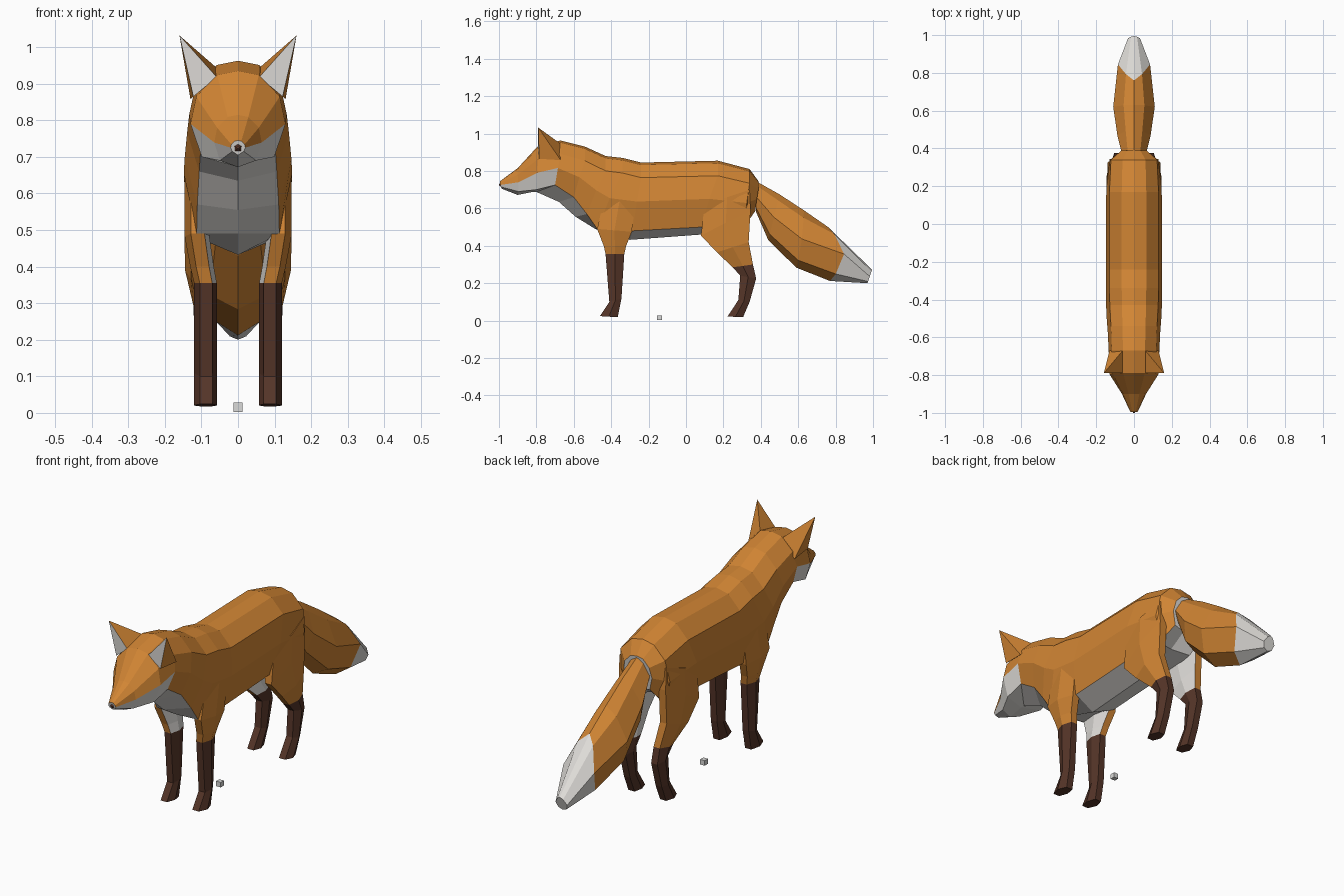
import bpy
import math

if "Cube" in bpy.data.objects:
    bpy.data.objects.remove(bpy.data.objects["Cube"])


def material(name, rgb):
    m = bpy.data.materials.new(name)
    m.diffuse_color = (*rgb, 1)
    m.use_nodes = True
    m.node_tree.nodes["Principled BSDF"].inputs["Base Color"].default_value = m.diffuse_color
    return m


ORANGE, WHITE, BROWN = range(3)
FUR = [material("orange fur", (0.64, 0.235, 0.034)),
       material("white fur", (0.74, 0.72, 0.69)),
       material("dark brown fur", (0.09, 0.035, 0.021))]
NOSE = material("nose brown", (0.14, 0.05, 0.03))
GREY = material("grey", (0.70, 0.70, 0.69))


def make(name, verts, faces, mats):
    """Flat shaded mesh with one fur colour per face and outward normals."""
    me = bpy.data.meshes.new(name)
    me.from_pydata(verts, [], faces)
    for m in FUR:
        me.materials.append(m)
    for p, i in zip(me.polygons, mats):
        p.material_index = i
    ob = bpy.data.objects.new(name, me)
    bpy.context.collection.objects.link(ob)
    bpy.context.view_layer.objects.active = ob
    ob.select_set(True)
    bpy.ops.object.mode_set(mode='EDIT')
    bpy.ops.mesh.select_all(action='SELECT')
    bpy.ops.mesh.normals_make_consistent(inside=False)
    bpy.ops.object.mode_set(mode='OBJECT')
    ob.select_set(False)


def loft(name, rings, colour):
    """Skin closed rings; colour(ring, side) gives the material of each quad."""
    n = len(rings[0])
    verts = [v for r in rings for v in r]
    faces, mats = [], []
    for i in range(len(rings) - 1):
        for k in range(n):
            a, b = i * n + k, i * n + (k + 1) % n
            faces.append((a, b, b + n, a + n))
            mats.append(colour(i, k))
    last = len(rings) - 1
    faces += [tuple(range(n)), tuple(last * n + k for k in range(n))]
    mats += [colour(0, n // 2), colour(last - 1, n // 2)]
    make(name, verts, faces, mats)


def mirror_ring(half):
    return half + [(-x, y, z) for x, y, z in half[-2:0:-1]]


def mix(a, b, t):
    return a + (b - a) * t


# Body from snout to rump: half width, then (y, z) of back, lower edge, underside
HEAD_RINGS = 3
body = [(.018, -.995, .745, -.99, .715, -.985, .705),
        (.057, -.90, .815, -.895, .69, -.90, .672),
        (.114, -.79, .935, -.80, .70, -.82, .688),
        (.117, -.67, .963, -.70, .725, -.80, .688),
        (.122, -.54, .93, -.60, .66, -.68, .635),
        (.128, -.43, .88, -.53, .57, -.59, .555),
        (.130, -.34, .87, -.475, .49, -.485, .49),
        (.130, -.24, .845, -.285, .48, -.30, .432),
        (.130, .17, .855, .08, .50, .08, .46),
        (.122, .34, .81, .31, .50, .27, .52),
        (.068, .388, .745, .37, .585, .36, .575)]


def body_ring(w, ty, tz, ly, lz, by, bz):
    shoulder = tz - .62 * w
    return mirror_ring([(0, ty, tz), (w * .5, ty, tz - .1 * w), (w, ty, shoulder),
                        (w * 1.14, mix(ty, ly, .5), mix(shoulder, lz, .45)),
                        (w * .87, ly, lz), (0, by, bz)])


def body_colour(i, k):
    band = min(k, 9 - k)
    return WHITE if band == 4 or (band == 3 and i < HEAD_RINGS) else ORANGE


loft("body", [body_ring(*row) for row in body], body_colour)

# Tail: (y, z) of top and bottom, half width, backward bulge of the sides
tail = [(.375, .745, .375, .58, .065, 0), (.50, .675, .44, .43, .088, 0),
        (.63, .59, .59, .283, .11, .01), (.76, .50, .77, .212, .085, .08),
        (.995, .272, .97, .20, .032, 0)]


def tail_ring(ty, tz, by, bz, w, bulge):
    return mirror_ring([(s * w, mix(ty, by, t) + bulge * math.sin(math.pi * t), mix(tz, bz, t))
                        for t, s in ((0, 0), (.13, .5), (.5, 1), (.87, .7), (1, 0))])


loft("tail", [tail_ring(*row) for row in tail], lambda i, k: WHITE if i == 3 else ORANGE)

# Legs from body to paw: (y, z) of the front and the back edge
front_leg = [(-.44, .64, -.27, .64), (-.475, .49, -.29, .475), (-.44, .40, -.32, .40),
             (-.43, .355, -.33, .355), (-.41, .10, -.345, .118), (-.46, .024, -.365, .018)]
hind_leg = [(.10, .62, .34, .70), (.08, .455, .345, .59), (.165, .365, .335, .42),
            (.25, .285, .358, .30), (.29, .24, .375, .225), (.28, .11, .34, .10),
            (.222, .022, .305, .018)]


def leg(name, sections, side, dark_from):
    dark_z = sections[dark_from][1]
    rings = []
    for fy, fz, by, bz in sections:
        # the leg widens outward above the dark stocking
        grow = min(1, max(0, ((fz + bz) / 2 - dark_z) / .11))
        xi, xo = .058 + .02 * grow, .12 + .026 * grow
        rings.append([(side * mix(xi, xo, u), mix(fy, by, t), mix(fz, bz, t))
                      for u, t in ((.2, 0), (.75, 0), (1, .5), (.75, 1), (.2, 1), (0, .5))])

    def colour(i, k):
        if i >= dark_from:
            return BROWN
        return WHITE if k in (4, 5) else ORANGE
    loft(name, rings, colour)


for side, label in ((1, "left"), (-1, "right")):
    leg(label + "_front_leg", front_leg, side, 3)
    leg(label + "_hind_leg", hind_leg, side, 3)
    # Ear: pyramid with a pale front
    ear = [(.16, -.79, 1.032), (.058, -.79, .918), (.122, -.785, .865),
           (.13, -.67, .858), (.06, -.67, .945)]
    make(label + "_ear", [(side * x, y, z) for x, y, z in ear],
         [(0, 1, 2), (0, 2, 3), (0, 3, 4), (0, 4, 1), (1, 4, 3, 2)],
         [WHITE] + [ORANGE] * 4)

# Nose: small faceted cone on the snout tip
bpy.ops.mesh.primitive_cone_add(vertices=5, radius1=.017, radius2=.004, depth=.016,
                                location=(0, -.992, .726), rotation=(math.pi / 2, 0, 0))
bpy.context.object.name = "nose"
bpy.context.object.data.materials.append(NOSE)

# Small cube under the body
bpy.ops.mesh.primitive_cube_add(size=.025, location=(0, -.142, .0155))
bpy.context.object.name = "small_cube"
bpy.context.object.data.materials.append(GREY)
